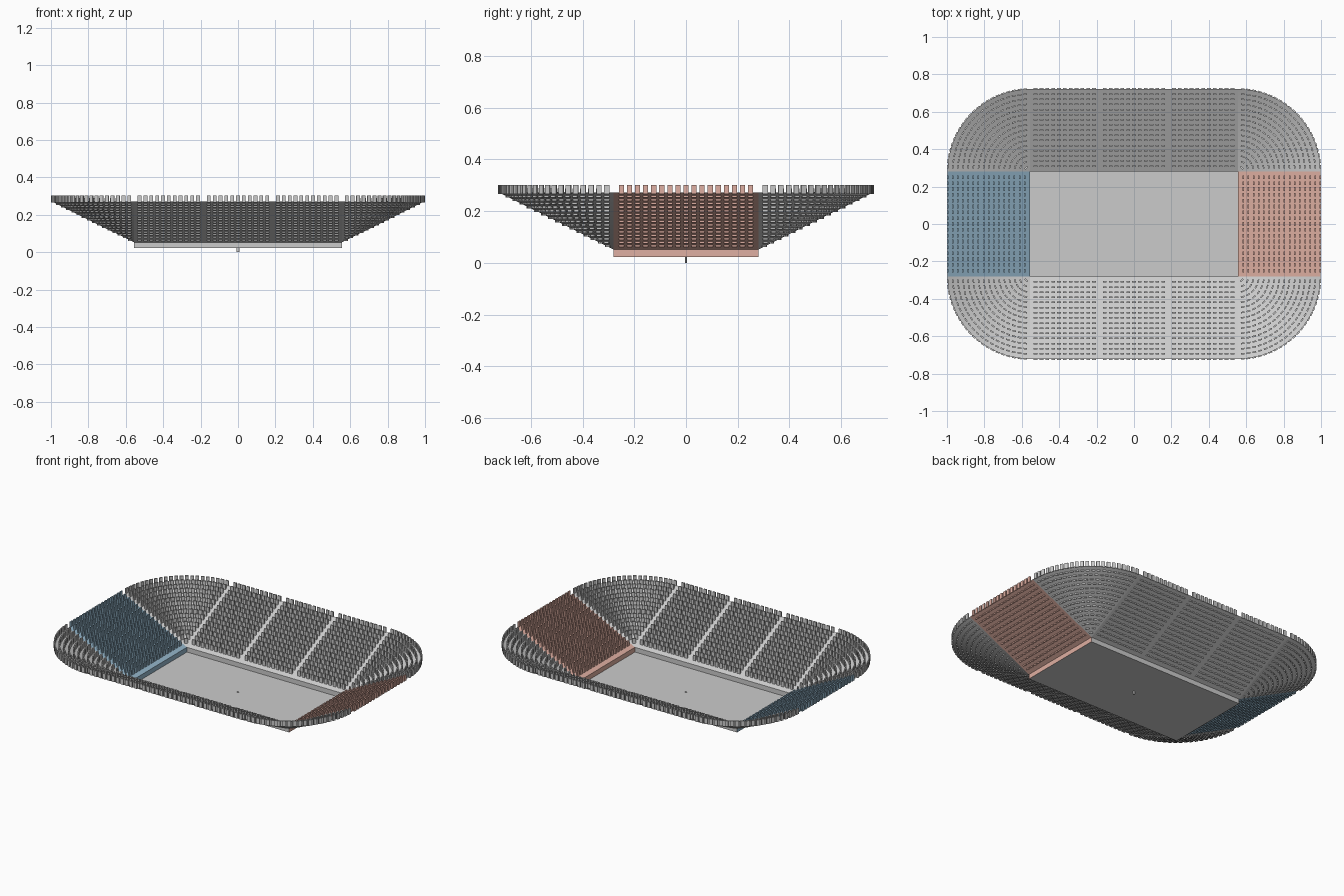
import bpy, bmesh, math
from mathutils import Matrix, Vector

if "Cube" in bpy.data.objects:
    bpy.data.objects.remove(bpy.data.objects["Cube"])

HX, HY = 0.555, 0.28            # half size of the pitch
RUN = 0.442                     # horizontal depth of the stands
Z0, Z1, Z2 = 0.022, 0.052, 0.272  # pitch level, wall top, stand top
ROWS = 16
PITCH = 0.0312                  # spacing between seats
SEAT = (0.008, 0.020, 0.036)    # depth, width, height


def material(name, rgb):
    m = bpy.data.materials.new(name)
    m.diffuse_color = (*rgb, 1)
    m.use_nodes = True
    m.node_tree.nodes["Principled BSDF"].inputs["Base Color"].default_value = m.diffuse_color
    return m


BLUE = material("blue", (0.30, 0.47, 0.60))
RED = material("red", (0.74, 0.43, 0.36))


def finish(name, bm, mat=None):
    me = bpy.data.meshes.new(name)
    bm.to_mesh(me)
    bm.free()
    ob = bpy.data.objects.new(name, me)
    bpy.context.collection.objects.link(ob)
    if mat:
        me.materials.append(mat)
    return ob


def quad(bm, *pts):
    return bm.faces.new([bm.verts.new(p) for p in pts])


def add_seat(bm, origin, angle, dist, side):
    # upright seat standing on the slope, facing the pitch
    z = Z1 + (Z2 - Z1) * dist / RUN - 0.006 + SEAT[2] / 2
    m = (Matrix.Translation(Vector((*origin, 0))) @ Matrix.Rotation(angle, 4, 'Z')
         @ Matrix.Translation((dist, side, z)) @ Matrix.Diagonal((*SEAT, 1)))
    bmesh.ops.create_cube(bm, size=1, matrix=m)


row_dist = [RUN - 0.0275 * (ROWS - 1 - i) for i in range(ROWS)]


def straight_stand(name, origin, angle, half, blocks, mat=None):
    # low wall and sloping deck
    rot = Matrix.Translation(Vector((*origin, 0))) @ Matrix.Rotation(angle, 4, 'Z')
    bm = bmesh.new()
    quad(bm, (0, -half, Z0), (0, half, Z0), (0, half, Z1), (0, -half, Z1))
    quad(bm, (0, -half, Z1), (RUN, -half, Z2), (RUN, half, Z2), (0, half, Z1))
    bmesh.ops.remove_doubles(bm, verts=bm.verts, dist=1e-5)
    bmesh.ops.transform(bm, matrix=rot, verts=bm.verts)
    finish(name + "_deck", bm, mat)
    # rows of seats, in blocks separated by aisles
    bm = bmesh.new()
    for centre, count in blocks:
        for d in row_dist:
            for k in range(count):
                add_seat(bm, origin, angle, d, centre + (k - (count - 1) / 2) * PITCH)
    finish(name + "_seats", bm, mat)


def corner_stand(name, origin, start):
    # quarter cone deck
    bm = bmesh.new()
    n = 24
    apex = bm.verts.new((*origin, Z1))
    rim = []
    for i in range(n + 1):
        a = start + math.pi / 2 * i / n
        rim.append(bm.verts.new((origin[0] + RUN * math.cos(a),
                                 origin[1] + RUN * math.sin(a), Z2)))
    for a, b in zip(rim, rim[1:]):
        bm.faces.new((apex, a, b)).smooth = True
    finish(name + "_deck", bm)
    # curved rows of seats
    bm = bmesh.new()
    for d in row_dist:
        margin = math.asin(min(0.7, 0.026 / d))
        span = math.pi / 2 - 2 * margin
        count = max(1, round(span * d / PITCH) + 1)
        for k in range(count):
            t = k / (count - 1) if count > 1 else 0.5
            add_seat(bm, origin, start + margin + span * t, d, 0)
    finish(name + "_seats", bm)


# Pitch
bm = bmesh.new()
quad(bm, (-HX, -HY, Z0), (HX, -HY, Z0), (HX, HY, Z0), (-HX, HY, Z0))
finish("pitch", bm)

# Centre marker
bm = bmesh.new()
bmesh.ops.create_cone(bm, cap_ends=True, segments=12, radius1=0.008, radius2=0.008, depth=0.026,
                      matrix=Matrix.Translation((0, 0, 0.013)) @ Matrix.Diagonal((1, 0.4, 1, 1)))
finish("centre_marker", bm)

# Long side stands: three blocks each
long_blocks = [(-0.37, 11), (0, 11), (0.37, 11)]
straight_stand("back_stand", (0, HY), math.pi / 2, HX, long_blocks)
straight_stand("front_stand", (0, -HY), -math.pi / 2, HX, long_blocks)

# End stands: one coloured block each
straight_stand("right_stand", (HX, 0), 0, HY, [(0, 17)], RED)
straight_stand("left_stand", (-HX, 0), math.pi, HY, [(0, 17)], BLUE)

# Corner stands
for name, sx, sy, q in (("back_right", 1, 1, 0), ("back_left", -1, 1, 1),
                        ("front_left", -1, -1, 2), ("front_right", 1, -1, 3)):
    corner_stand(name + "_corner", (sx * HX, sy * HY), q * math.pi / 2)
